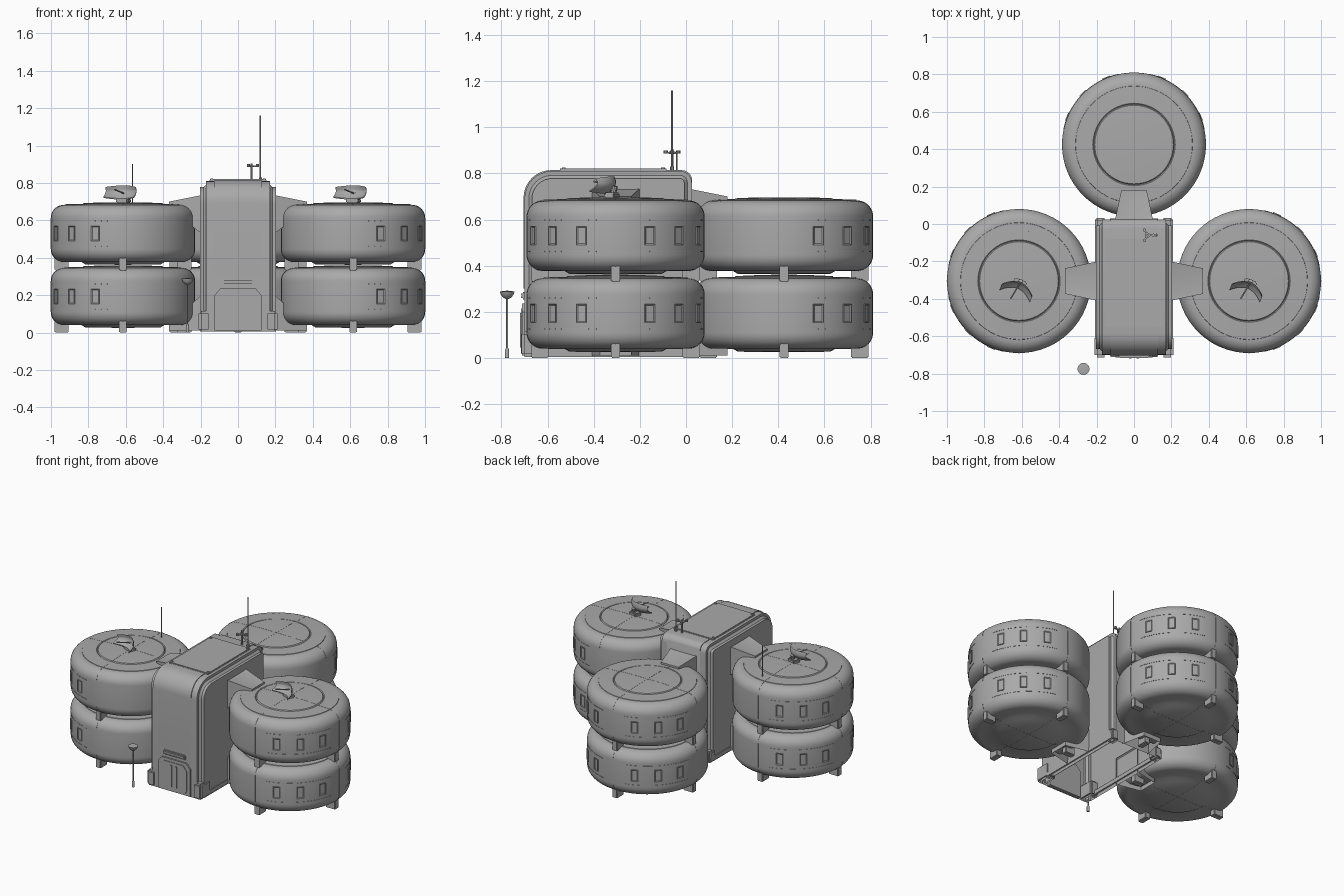
import bpy, bmesh, math
from mathutils import Matrix, Vector

if "Cube" in bpy.data.objects:
    bpy.data.objects.remove(bpy.data.objects["Cube"])

grey = bpy.data.materials.new("hull grey")
grey.use_nodes = True
COLOUR = (0.4, 0.4, 0.4, 1)
grey.diffuse_color = COLOUR
grey.node_tree.nodes["Principled BSDF"].inputs["Base Color"].default_value = COLOUR


def finish(bm, name, recalc=True):
    """Turn a bmesh into a smooth-by-angle object."""
    if recalc:
        bmesh.ops.recalc_face_normals(bm, faces=bm.faces)
    mesh = bpy.data.meshes.new(name)
    bm.to_mesh(mesh)
    bm.free()
    mesh.materials.append(grey)
    obj = bpy.data.objects.new(name, mesh)
    bpy.context.collection.objects.link(obj)
    bpy.ops.object.select_all(action="DESELECT")
    obj.select_set(True)
    bpy.context.view_layer.objects.active = obj
    bpy.ops.object.shade_smooth_by_angle(angle=math.radians(35))
    return obj


def add_box(bm, centre, size, turn=0, bevel=0, pivot=(0, 0, 0)):
    """Box turned about z around a pivot, optionally bevelled."""
    m = (Matrix.Translation(pivot) @ Matrix.Rotation(turn, 4, "Z")
         @ Matrix.Translation(centre) @ Matrix.Diagonal((*size, 1)))
    verts = bmesh.ops.create_cube(bm, size=1, matrix=m)["verts"]
    if bevel:
        edges = list({e for v in verts for e in v.link_edges})
        bmesh.ops.bevel(bm, geom=edges, offset=bevel, segments=2, affect="EDGES")


def add_lathe(bm, profile, centre=(0, 0, 0), steps=64):
    verts = [bm.verts.new(Vector((r, 0, z)) + Vector(centre)) for r, z in profile]
    edges = [bm.edges.new(pair) for pair in zip(verts, verts[1:])]
    bmesh.ops.spin(bm, geom=verts + edges, cent=centre, axis=(0, 0, 1),
                   angle=math.tau, steps=steps)
    bmesh.ops.remove_doubles(bm, verts=bm.verts, dist=0.0002)


def add_rod(bm, a, b, radius, sides=10):
    a, b = Vector(a), Vector(b)
    m = (Matrix.Translation((a + b) / 2)
         @ (b - a).to_track_quat("Z", "Y").to_matrix().to_4x4())
    bmesh.ops.create_cone(bm, cap_ends=True, segments=sides, radius1=radius,
                          radius2=radius, depth=(b - a).length, matrix=m)


def add_prism(bm, points, axis, half):
    """Extrude a flat outline both ways along an axis."""
    axis = Vector(axis) * half
    verts = [bm.verts.new(Vector(p) - axis) for p in points]
    face = bm.faces.new(verts)
    new = bmesh.ops.extrude_face_region(bm, geom=[face])["geom"]
    top = [v for v in new if isinstance(v, bmesh.types.BMVert)]
    bmesh.ops.translate(bm, verts=top, vec=axis * 2)


def arc(cx, cy, r, start, end, n=8):
    return [(cx + r * math.cos(math.radians(start + (end - start) * i / n)),
             cy + r * math.sin(math.radians(start + (end - start) * i / n)))
            for i in range(n + 1)]


def open_bottom(bm, z=0.02):
    down = [f for f in bm.faces if all(v.co.z < z for v in f.verts)]
    bmesh.ops.delete(bm, geom=down, context="FACES")


# Round pods: two tiers in three stacks
R, H = 0.385, 0.305
POD = ([(0, -0.014), (0.2, -0.012), (0.22, 0), (0.31, 0)]
       + arc(R - 0.07, 0.07, 0.07, -85, 0) + arc(R - 0.07, H - 0.07, 0.07, 0, 80)
       + [(0.313, H), (0.312, H + 0.003), (0.22, H + 0.006), (0.215, H + 0.002),
          (0.21, H + 0.009), (0.12, H + 0.013), (0, H + 0.013)])
STACKS = {"left": (0.615, -0.305, (-45, 45)), "right": (-0.615, -0.305, (135, 225)),
          "rear": (0, 0.425, (45, 135))}

for side, (px, py, groups) in STACKS.items():
    for tier, z0 in (("lower", 0.04), ("upper", 0.377)):
        pivot = (px, py, z0)
        bm = bmesh.new()
        add_lathe(bm, POD, pivot)
        finish(bm, f"{side}_{tier}_pod")

        # Framed, recessed windows and panel strips around the drum
        bm = bmesh.new()
        for mid in groups:
            for step in (-22.5, 0, 22.5):
                a = math.radians(mid + step)
                out = Vector((math.cos(a), math.sin(a), 0))
                add_box(bm, (R - 0.003, 0, 0.153), (0.016, 0.045, 0.08), a, 0, pivot)
                bm.faces.ensure_lookup_table()
                face = max(bm.faces[-6:], key=lambda f: (f.normal.dot(out), f.calc_center_median().dot(out)))
                bmesh.ops.inset_region(bm, faces=[face], thickness=0.007)
                bmesh.ops.translate(bm, verts=face.verts, vec=out * -0.004)
            for k in range(-6, 7):
                for z in (0.085, 0.22):
                    add_box(bm, (R, 0, z), (0.003, 0.033, 0.004),
                            math.radians(mid + k * 5), 0, pivot)
        finish(bm, f"{side}_{tier}_windows", recalc=False)

        # Seam bands crossing the drum
        bm = bmesh.new()
        for turn in (0, math.pi / 2):
            d = Vector((math.cos(turn), math.sin(turn), 0))
            loop = [(r, z) for r, z in POD] + [(-r, z) for r, z in reversed(POD[1:-1])]
            pts = [Vector((px, py, z0 + 0.15)) + d * r * 1.003
                   + Vector((0, 0, (z - 0.15) * 1.005)) for r, z in loop]
            add_prism(bm, pts, (-d.y, d.x, 0), 0.002)
        finish(bm, f"{side}_{tier}_seams")

        # Four short feet
        bm = bmesh.new()
        for k in range(4):
            low = -0.04 if tier == "lower" else -0.045
            add_box(bm, (0.328, 0, (low + 0.03) / 2), (0.075, 0.04, 0.03 - low),
                    k * math.pi / 2, 0.004, pivot)
        finish(bm, f"{side}_{tier}_feet")

# Central tower: rounded side profile with softened rims, open below
def tower_outline(grow):
    f, b, t = -0.7 - grow, 0.025 + grow, 0.81 + grow
    return ([(b, 0.005), (b, t - 0.05)] + arc(b - 0.05, t - 0.05, 0.05, 0, 90, 5)[1:]
            + arc(f + 0.12, t - 0.12, 0.12, 90, 180) + [(f, 0.005)])


bm = bmesh.new()
add_prism(bm, [(0, y, z) for y, z in tower_outline(0)], (1, 0, 0), 0.203)
rim = [e for e in bm.edges if abs(e.verts[0].co.x - e.verts[1].co.x) < 0.001
       and max(v.co.z for v in e.verts) > 0.01]
bmesh.ops.bevel(bm, geom=rim, offset=0.032, segments=3, affect="EDGES")
open_bottom(bm)
finish(bm, "tower_shell")

# Raised rear and roof band
bm = bmesh.new()
band = [p for p in tower_outline(0.004) if p[1] > 0.3 or p[0] < 0]
band[0] = (0.029, 0.3)
band[-1] = (-0.704, 0.3)
add_prism(bm, [(0, y, z) for y, z in band], (1, 0, 0), 0.127)
bmesh.ops.delete(bm, geom=[f for f in bm.faces if f.normal.z < -0.9
                           or all(abs(v.co.z - 0.3) < 0.001 for v in f.verts)], context="FACES")
finish(bm, "tower_band")

# Roof hatch with corner bolts
bm = bmesh.new()
add_box(bm, (0, -0.315, 0.814), (0.31, 0.47, 0.012), 0, 0.005)
for x in (-0.14, 0.14):
    for y in (-0.53, -0.1):
        add_rod(bm, (x, y, 0.815), (x, y, 0.825), 0.008)
finish(bm, "roof_hatch")

# Base skirt: front corner blocks and low rear shoes
bm = bmesh.new()
for s in (-1, 1):
    add_box(bm, (s * 0.178, -0.655, 0.06), (0.066, 0.115, 0.11), 0, 0.012)
    add_box(bm, (s * 0.19, -0.3, 0.025), (0.036, 0.66, 0.04), 0, 0.006)
    add_box(bm, (s * 0.178, 0, 0.045), (0.06, 0.065, 0.08), 0, 0.01)
open_bottom(bm, 0.006)
finish(bm, "base_skirt")

# Door frame with clipped corners, twin leaves, handles and vent
bm = bmesh.new()
frame = [(-0.125, 0.01), (0.125, 0.01), (0.125, 0.2), (0.095, 0.235),
         (-0.095, 0.235), (-0.125, 0.2)]
add_prism(bm, [(x, -0.695, z) for x, z in frame], (0, 1, 0), 0.015)
finish(bm, "door_frame")
bm = bmesh.new()
for s in (-1, 1):
    leaf = [(0.002, 0.02), (0.085, 0.02), (0.1, 0.04), (0.1, 0.18), (0.075, 0.215), (0.002, 0.215)]
    add_prism(bm, [(s * x, -0.71, z) for x, z in leaf], (0, 1, 0), 0.004)
    add_box(bm, (s * 0.02, -0.715, 0.12), (0.014, 0.008, 0.15))
finish(bm, "door_leaves")
bm = bmesh.new()
add_box(bm, (0, -0.7, 0.27), (0.175, 0.025, 0.032), 0, 0.006)
for z in (0.263, 0.277):
    add_box(bm, (0, -0.713, z), (0.15, 0.006, 0.006))
finish(bm, "door_vent")

# Tapered link hoods at roof and floor, one per stack
for side, turn, root in (("left", 0, (0, -0.305, 0)), ("right", math.pi, (0, -0.305, 0)),
                         ("rear", math.pi / 2, (0, -0.19, 0))):
    place = Matrix.Translation(root) @ Matrix.Rotation(turn, 4, "Z")
    for level, (z1, z2, z3, z4) in (("upper", (0.53, 0.735, 0.66, 0.7)),
                                    ("lower", (0.01, 0.2, 0.01, 0.05))):
        bm = bmesh.new()
        ring_in = [(0.195, y, z) for y, z in ((-0.105, z1), (0.105, z1), (0.105, z2), (-0.105, z2))]
        ring_out = [(0.37, y, z) for y, z in ((-0.068, z3), (0.068, z3), (0.068, z4), (-0.068, z4))]
        a = [bm.verts.new(p) for p in ring_in]
        b = [bm.verts.new(p) for p in ring_out]
        for i in range(4):
            bm.faces.new((a[i], a[i - 1], b[i - 1], b[i]))
        bm.faces.new(b)
        bmesh.ops.recalc_face_normals(bm, faces=bm.faces)
        if level == "lower":
            open_bottom(bm)
        else:
            top = [f for f in bm.faces if f.normal.z > 0.8]
            bmesh.ops.inset_region(bm, faces=top, thickness=0.022, depth=-0.004)
        bm.transform(place)
        finish(bm, f"{side}_{level}_link", recalc=False)

# Bent reflector dishes on the two side stacks
for side, px in (("left", 0.615), ("right", -0.615)):
    bm = bmesh.new()
    grid = bmesh.ops.create_grid(bm, x_segments=12, y_segments=4, size=1)["verts"]
    for v in grid:
        u, w = v.co.x, v.co.y
        v.co = (0.088 * u, 0.03 - 0.045 * u * u - 0.02 * w * w + 0.015 * w,
                0.035 * w * (1 - 0.25 * u * u) + 0.752)
    bmesh.ops.solidify(bm, geom=bm.faces[:], thickness=0.006)
    add_rod(bm, (0, 0.02, 0.745), (-0.015, -0.07, 0.765), 0.004)
    add_rod(bm, (0, 0.02, 0.69), (0, 0.035, 0.745), 0.013)
    add_box(bm, (0, 0.02, 0.705), (0.07, 0.05, 0.025), 0, 0.006)
    bm.transform(Matrix.Translation((px - 0.005, -0.34, 0)) @ Matrix.Rotation(-0.38, 4, "Z"))
    finish(bm, f"{side}_dish")

# Aerials on the roof and the right stack
bm = bmesh.new()
add_rod(bm, (0.12, -0.06, 0.8), (0.12, -0.06, 1.16), 0.004)
add_rod(bm, (0.12, -0.06, 0.8), (0.12, -0.06, 0.83), 0.009)
add_rod(bm, (-0.565, -0.04, 0.68), (-0.565, -0.04, 0.9), 0.0025)
finish(bm, "aerials")
bm = bmesh.new()
add_rod(bm, (0.072, -0.06, 0.8), (0.072, -0.06, 0.905), 0.006)
add_rod(bm, (0.072, -0.06, 0.884), (0.072, -0.06, 0.894), 0.014)
for k in range(3):
    add_box(bm, (0.018, 0, 0.889), (0.036, 0.008, 0.008), k * math.tau / 3, 0, (0.072, -0.06, 0))
    add_rod(bm, Vector((0.072, -0.06, 0.885)) + Vector((math.cos(k * math.tau / 3), math.sin(k * math.tau / 3), 0)) * 0.032,
            Vector((0.072, -0.06, 0.9)) + Vector((math.cos(k * math.tau / 3), math.sin(k * math.tau / 3), 0)) * 0.032, 0.009)
finish(bm, "wind_gauge")

# Free-standing lamp post by the door
bm = bmesh.new()
add_lathe(bm, [(0, 0), (0.009, 0), (0.009, 0.035), (0.004, 0.045), (0.004, 0.255),
               (0.018, 0.262), (0.028, 0.275), (0.032, 0.288), (0, 0.292)],
          (-0.27, -0.775, 0), 20)
finish(bm, "lamp_post")
